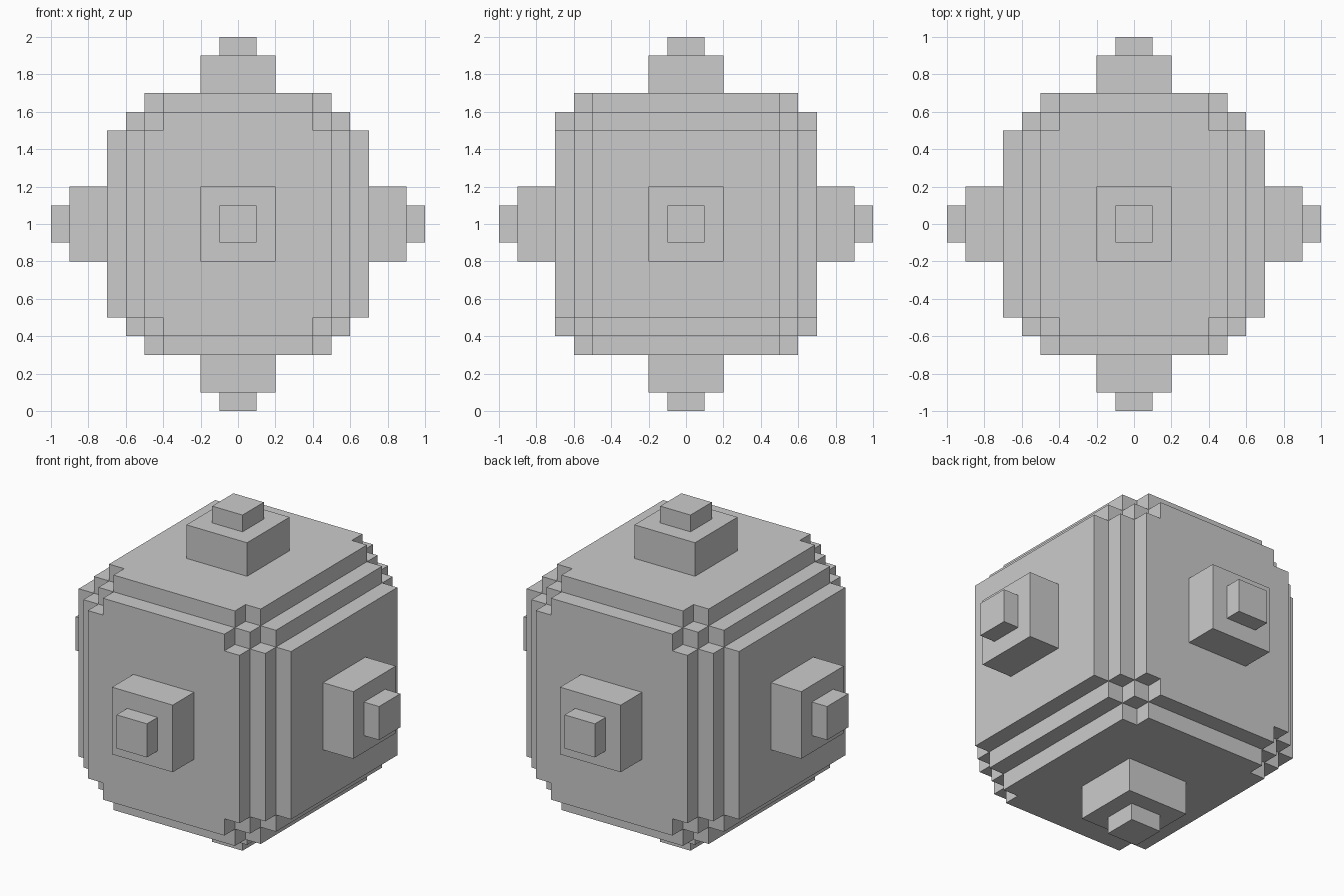
import bpy, bmesh
from itertools import product
from mathutils import Vector

if "Cube" in bpy.data.objects:
    bpy.data.objects.remove(bpy.data.objects["Cube"])

U = 0.1  # one step of the block grid

# Body: centred boxes (half sizes in steps) that together make the stepped edges
BODY = [(7, 5, 5), (5, 7, 5), (5, 5, 7),
        (6, 6, 5), (6, 5, 6), (5, 6, 6),
        (4, 7, 6), (4, 6, 7)]
# Two-tier pegs: bars running right through the body along each axis
PEGS = [tuple(length if a == axis else half for a in range(3))
        for axis in range(3) for length, half in ((9, 2), (10, 1))]


def box_union(name, boxes, centre):
    """One clean outer skin around the union of centred boxes."""
    filled = set()
    for hx, hy, hz in boxes:
        filled.update(product(range(-hx, hx), range(-hy, hy), range(-hz, hz)))
    bm = bmesh.new()
    verts = {}

    def vert(p):
        if p not in verts:
            verts[p] = bm.verts.new(Vector(p) * U + centre)
        return verts[p]

    for cell in filled:
        for axis, side in product(range(3), (0, 1)):
            beside = list(cell)
            beside[axis] += 2 * side - 1
            if tuple(beside) in filled:
                continue
            u, v = (axis + 1) % 3, (axis + 2) % 3
            corners = []
            for du, dv in ((0, 0), (1, 0), (1, 1), (0, 1)):
                p = list(cell)
                p[axis] += side
                p[u] += du
                p[v] += dv
                corners.append(vert(tuple(p)))
            bm.faces.new(corners if side else corners[::-1])

    # Merge the grid squares into large flat faces
    bmesh.ops.dissolve_limit(bm, angle_limit=0.01, verts=bm.verts[:], edges=bm.edges[:])
    mesh = bpy.data.meshes.new(name)
    bm.to_mesh(mesh)
    bm.free()
    obj = bpy.data.objects.new(name, mesh)
    bpy.context.collection.objects.link(obj)
    return obj


box_union("stepped_block_with_pegs", BODY + PEGS, Vector((0, 0, 1)))
